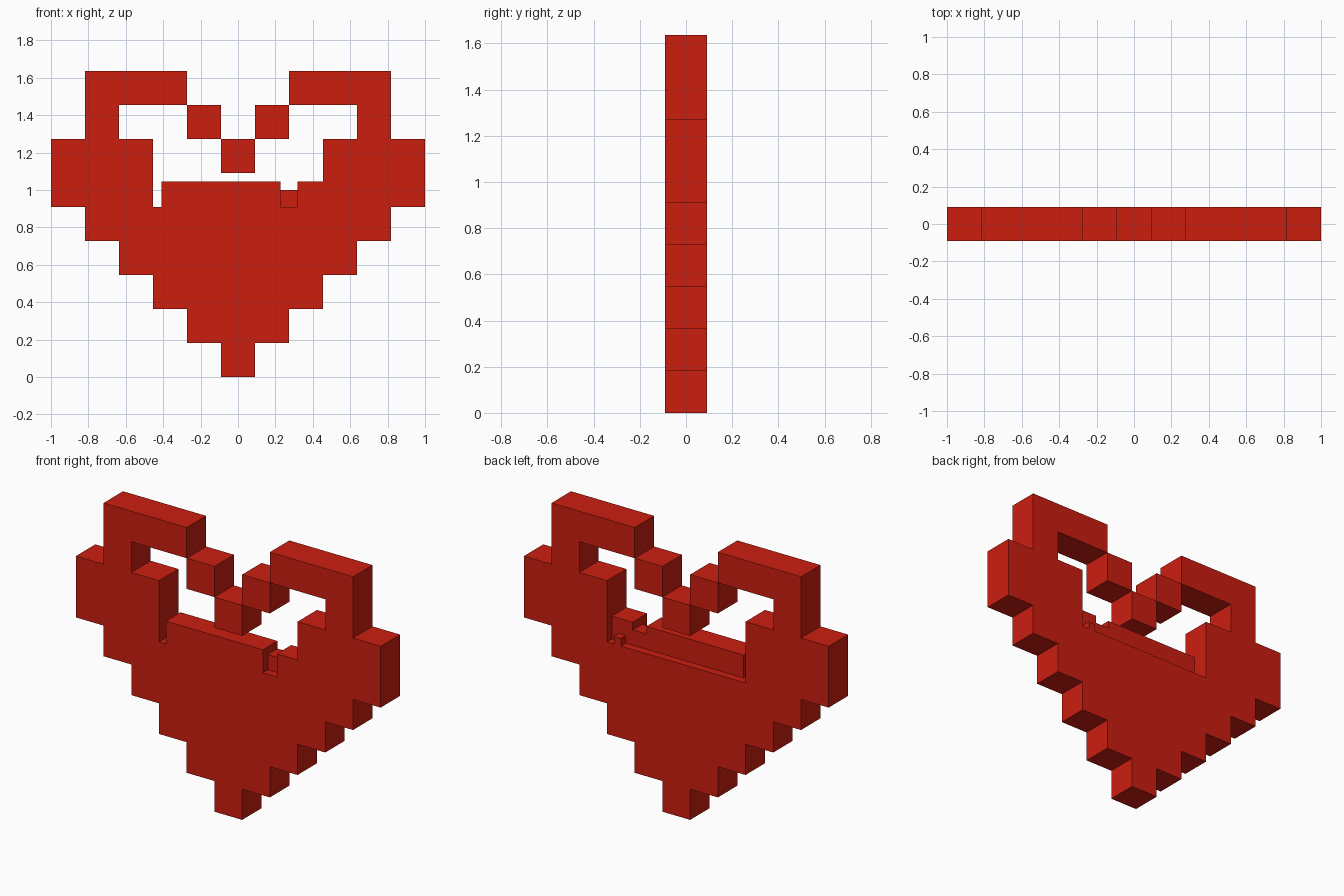
import bpy, bmesh
from itertools import product

if "Cube" in bpy.data.objects:
    bpy.data.objects.remove(bpy.data.objects["Cube"])

CELL = 2 / 11          # one big pixel
SUB = CELL / 4         # fine pixel used for the fill's surface detail

red = bpy.data.materials.new("red")
red.diffuse_color = (0.6, 0.013, 0.005, 1)
red.use_nodes = True
red.node_tree.nodes["Principled BSDF"].inputs["Base Color"].default_value = red.diffuse_color

# Big pixels, top row first
ROWS = [
    ".###...###.",
    ".#.#...#.#.".replace("#.#", "#..", 1),
    "###..#..###",
    "###.....###",
    ".#########.",
    "..#######..",
    "...#####...",
    "....###....",
    ".....#.....",
]
ROWS[1] = ".#..#.#..#."

solid = set()


def fill(x0, x1, y0, y1, z0, z1):
    """Mark a box of fine pixels as solid (x from centre, y from front)."""
    solid.update(product(range(x0, x1), range(y0, y1), range(z0, z1)))


# Heart silhouette
for r, row in enumerate(reversed(ROWS)):
    for c, ch in enumerate(row):
        if ch == "#":
            fill(c * 4 - 22, c * 4 - 18, 0, 4, r * 4, r * 4 + 4)

# Uneven top of the fill inside the heart
fill(-9, 5, 0, 3, 20, 23)     # long bar
fill(5, 7, 1, 3, 20, 22)      # recessed low step
fill(7, 10, 0, 3, 20, 23)     # short block
fill(8, 9, 3, 4, 20, 21)      # tiny cube at the back

# Skin only the exposed pixel faces
bm = bmesh.new()
verts = {}


def vert(p):
    if p not in verts:
        verts[p] = bm.verts.new((p[0] * SUB, (p[1] - 2) * SUB, p[2] * SUB))
    return verts[p]


for p in sorted(solid):
    for axis in range(3):
        u, v = (axis + 1) % 3, (axis + 2) % 3
        for side in (0, 1):
            q = list(p)
            q[axis] += 1 if side else -1
            if tuple(q) in solid:
                continue
            loop = []
            for du, dv in ((0, 0), (1, 0), (1, 1), (0, 1)):
                k = list(p)
                k[axis] += side
                k[u] += du
                k[v] += dv
                loop.append(vert(tuple(k)))
            bm.faces.new(loop if side else loop[::-1])

# Merge flat areas into clean faces
bmesh.ops.dissolve_limit(bm, angle_limit=0.01, verts=bm.verts[:], edges=bm.edges[:])

mesh = bpy.data.meshes.new("pixel_heart")
bm.to_mesh(mesh)
bm.free()
mesh.materials.append(red)
heart = bpy.data.objects.new("pixel_heart", mesh)
bpy.context.collection.objects.link(heart)
